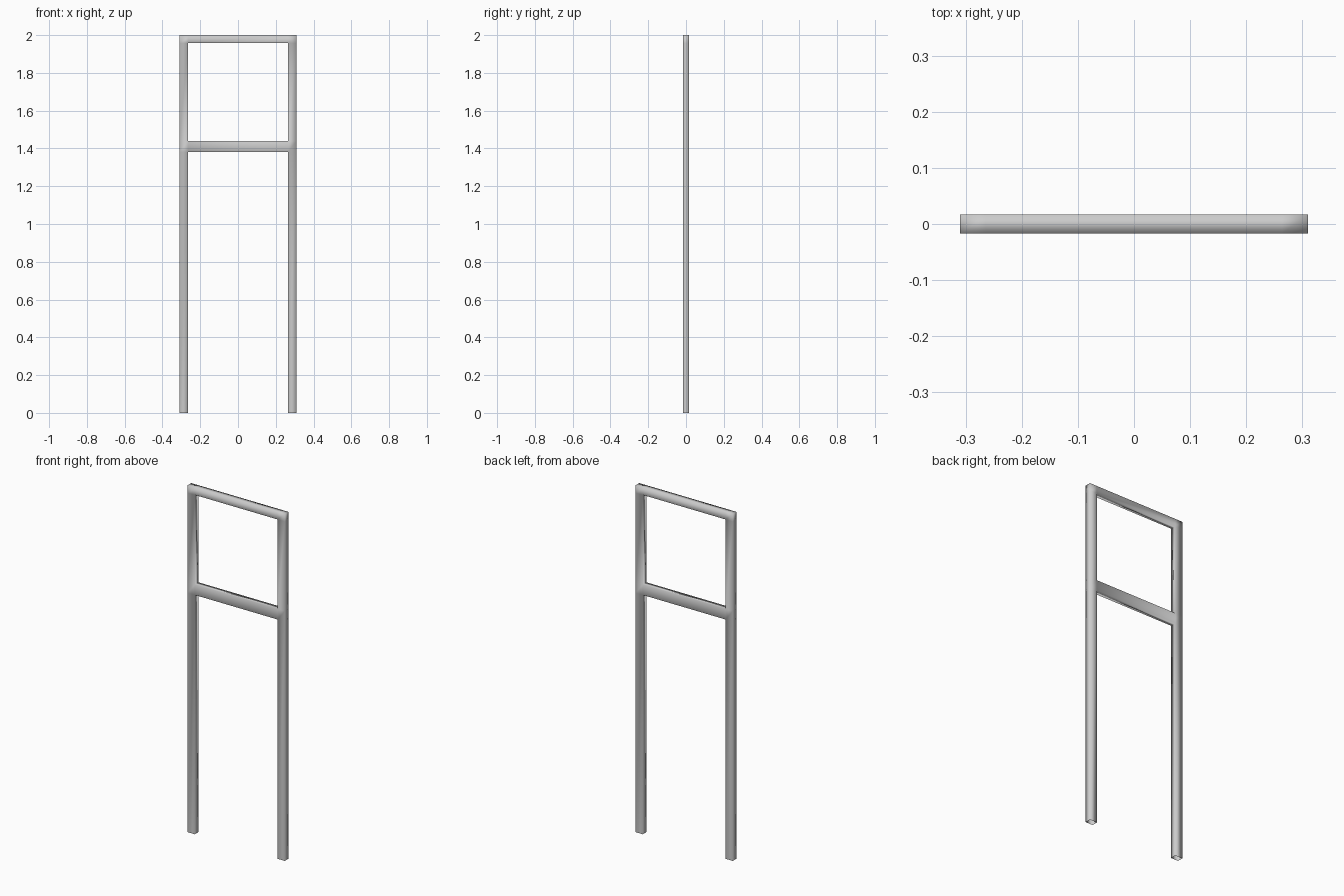
import bpy, bmesh

if "Cube" in bpy.data.objects:
    bpy.data.objects.remove(bpy.data.objects["Cube"])

D = 0.017                                  # half depth
XS = [-0.31, -0.264, 0.264, 0.31]          # post edges
ZS = [0.0, 1.38, 1.44, 1.957, 2.0]         # rail edges

# cells of the frame layout: two posts plus middle and top rails
cells = {(i, k) for i in (0, 2) for k in range(4)} | {(1, 1), (1, 3)}

bm = bmesh.new()
V = {(i, k, s): bm.verts.new((x, s * D, z))
     for i, x in enumerate(XS) for k, z in enumerate(ZS) for s in (-1, 1)}

for i, k in cells:
    corners = [(i, k), (i + 1, k), (i + 1, k + 1), (i, k + 1)]
    # front and back faces
    bm.faces.new([V[(*c, -1)] for c in corners])
    bm.faces.new([V[(*c, 1)] for c in reversed(corners)])
    # side walls on exposed edges; the tube feet stay open
    neighbours = [(i, k - 1), (i + 1, k), (i, k + 1), (i - 1, k)]
    for n, other in enumerate(neighbours):
        if other in cells or other[1] < 0:
            continue
        a, b = corners[n], corners[(n + 1) % 4]
        bm.faces.new([V[(*b, -1)], V[(*a, -1)], V[(*a, 1)], V[(*b, 1)]])

for f in bm.faces:
    f.smooth = True
bmesh.ops.recalc_face_normals(bm, faces=bm.faces[:])

mesh = bpy.data.meshes.new("post_frame")
bm.to_mesh(mesh)
bm.free()
frame = bpy.data.objects.new("post_frame", mesh)
bpy.context.collection.objects.link(frame)
